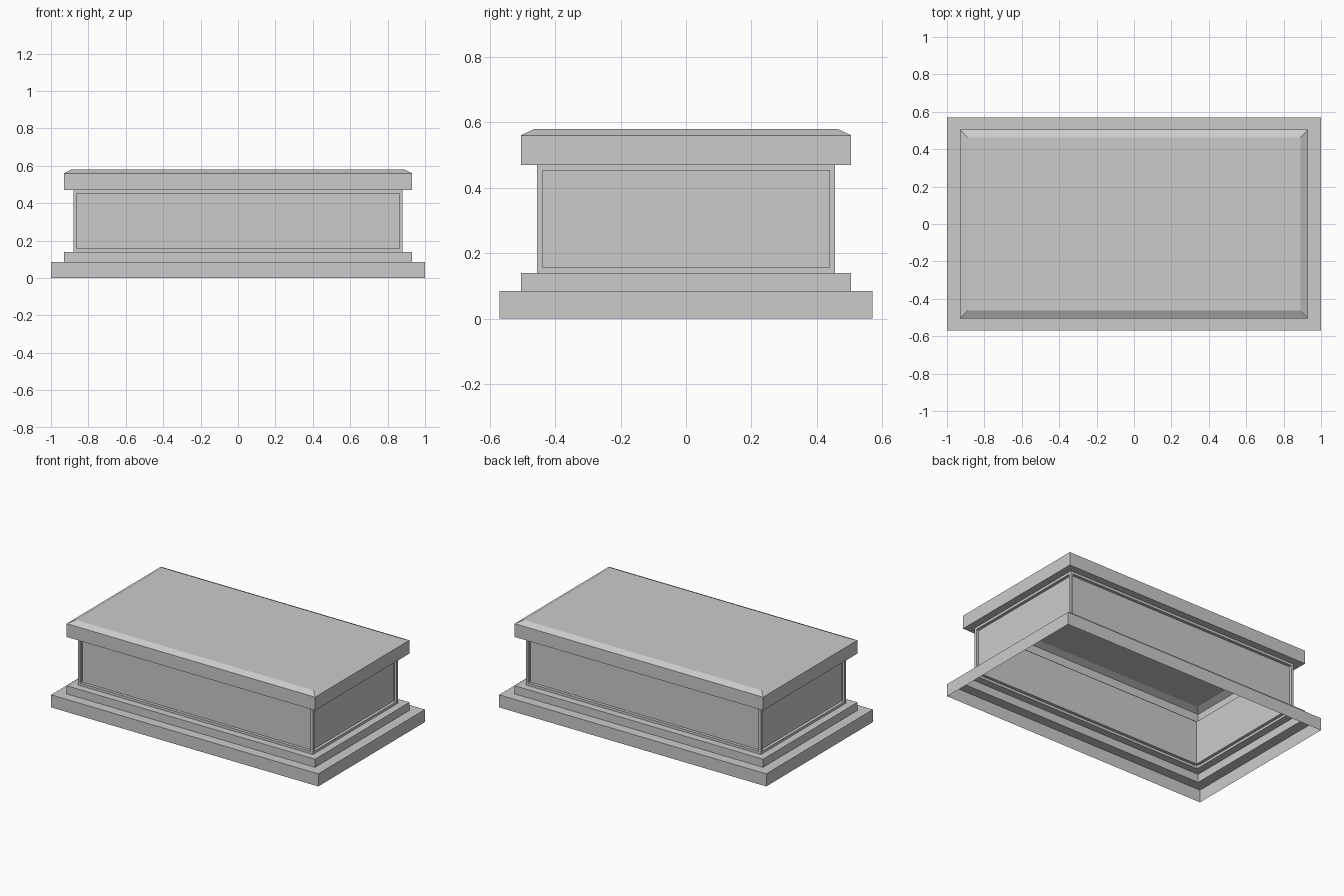
import bpy
import bmesh

default = bpy.data.objects.get("Cube")
if default:
    bpy.data.objects.remove(default)

# One plain stone colour
stone = bpy.data.materials.new("grey stone")
stone.use_nodes = True
colour = (0.6, 0.6, 0.6, 1)
stone.diffuse_color = colour
stone.node_tree.nodes["Principled BSDF"].inputs["Base Color"].default_value = colour

PLINTH = (1.0, 0.57)
STEP = (0.93, 0.504)
BODY = (0.88, 0.455)
TOP = (0.89, 0.463)


def shell(name, rings, closed=False, recess=False):
    """Thin open shell through rectangular rings of (half sizes, height)."""
    bm = bmesh.new()
    loops = []
    for (hx, hy), z in rings:
        corners = ((-hx, -hy), (hx, -hy), (hx, hy), (-hx, hy))
        loops.append([bm.verts.new((x, y, z)) for x, y in corners])
    sides = []
    for low, high in zip(loops, loops[1:]):
        for i in range(4):
            j = (i + 1) % 4
            sides.append(bm.faces.new((low[i], low[j], high[j], high[i])))
    if closed:
        bm.faces.new(loops[-1])
    bm.normal_update()
    if recess:
        # Sunken rectangular panel on every side
        bmesh.ops.inset_individual(bm, faces=sides, thickness=0.024)
        bm.normal_update()
        panels = bmesh.ops.extrude_discrete_faces(bm, faces=sides)["faces"]
        bm.normal_update()
        for panel in panels:
            bmesh.ops.translate(bm, verts=panel.verts, vec=panel.normal * -0.02)
    mesh = bpy.data.meshes.new(name)
    bm.to_mesh(mesh)
    bm.free()
    mesh.materials.append(stone)
    obj = bpy.data.objects.new(name, mesh)
    bpy.context.collection.objects.link(obj)
    return obj


# Hollow pedestal, open underneath; each tier ends in its ledge
shell("plinth", [(PLINTH, 0), (PLINTH, 0.085), (STEP, 0.085)])
shell("step", [(STEP, 0.085), (STEP, 0.14), (BODY, 0.14)])
shell("panelled_body", [(BODY, 0.14), (BODY, 0.47)], recess=True)
shell("cap_slab", [(BODY, 0.47), (STEP, 0.47), (STEP, 0.56), (TOP, 0.58)], closed=True)
